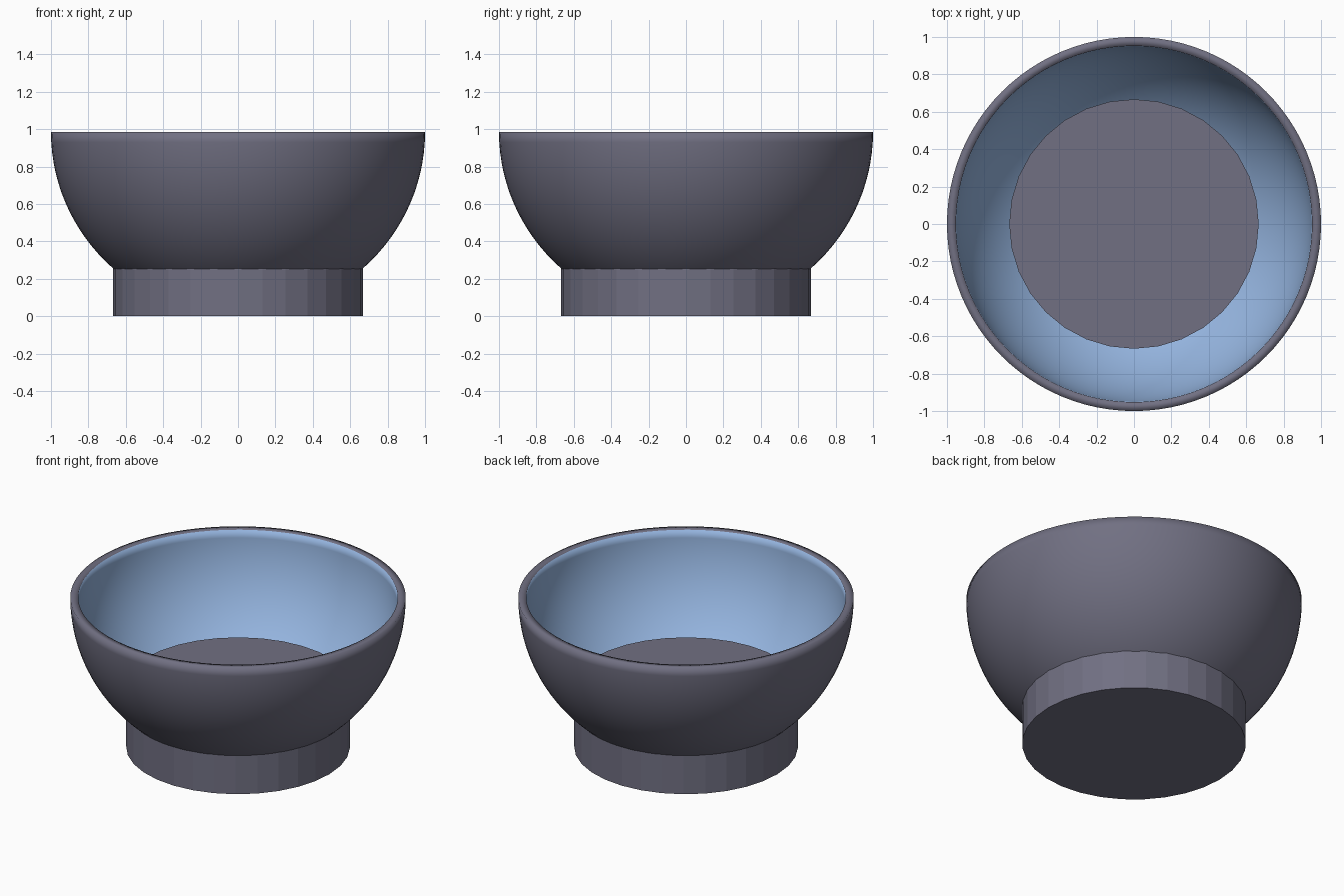
import bpy, bmesh, math

if "Cube" in bpy.data.objects:
    bpy.data.objects.remove(bpy.data.objects["Cube"])

def material(name, rgb):
    m = bpy.data.materials.new(name)
    m.diffuse_color = (*rgb, 1)
    m.use_nodes = True
    m.node_tree.nodes["Principled BSDF"].inputs["Base Color"].default_value = m.diffuse_color
    return m

grey = material("slate grey", (0.165, 0.162, 0.225))
blue = material("light blue", (0.305, 0.468, 0.753))

RIM_Z = 0.985
SEGS, RINGS = 96, 28

def arc(radius, height):
    # quarter-circle profile from the pole up to the rim
    return [(radius * math.sin(a), RIM_Z - height * math.cos(a))
            for a in (math.pi / 2 * i / RINGS for i in range(RINGS + 1))]

# Bowl: outer wall, flat rim, blue inner wall
outer = arc(1.0, 0.98)
inner = arc(0.952, 0.935)[::-1]
profile = outer + inner
bm = bmesh.new()
verts = [bm.verts.new((r, 0, z)) for r, z in profile]
edges = [bm.edges.new(p) for p in zip(verts, verts[1:])]
bmesh.ops.spin(bm, geom=verts + edges, cent=(0, 0, 0), axis=(0, 0, 1),
               angle=2 * math.pi, steps=SEGS, use_duplicate=False)
bmesh.ops.remove_doubles(bm, verts=bm.verts, dist=1e-4)
bmesh.ops.recalc_face_normals(bm, faces=bm.faces)
for f in bm.faces:
    f.smooth = True
    c = f.calc_center_median()
    facing_in = f.normal.dot(c - type(c)((0, 0, RIM_Z))) < 0
    f.material_index = 1 if facing_in and abs(f.normal.z) < 0.9999 else 0
    if abs(c.z - RIM_Z) < 1e-4:
        f.material_index = 0
mesh = bpy.data.meshes.new("bowl")
bm.to_mesh(mesh)
bm.free()
mesh.materials.append(grey)
mesh.materials.append(blue)
bowl = bpy.data.objects.new("bowl", mesh)
bpy.context.collection.objects.link(bowl)

# Foot: faceted drum whose top is the floor of the bowl
H = 0.41
bpy.ops.mesh.primitive_cylinder_add(vertices=32, radius=0.667, depth=H,
                                    location=(0, 0, H / 2))
foot = bpy.context.object
foot.name = "foot"
foot.data.materials.append(grey)
